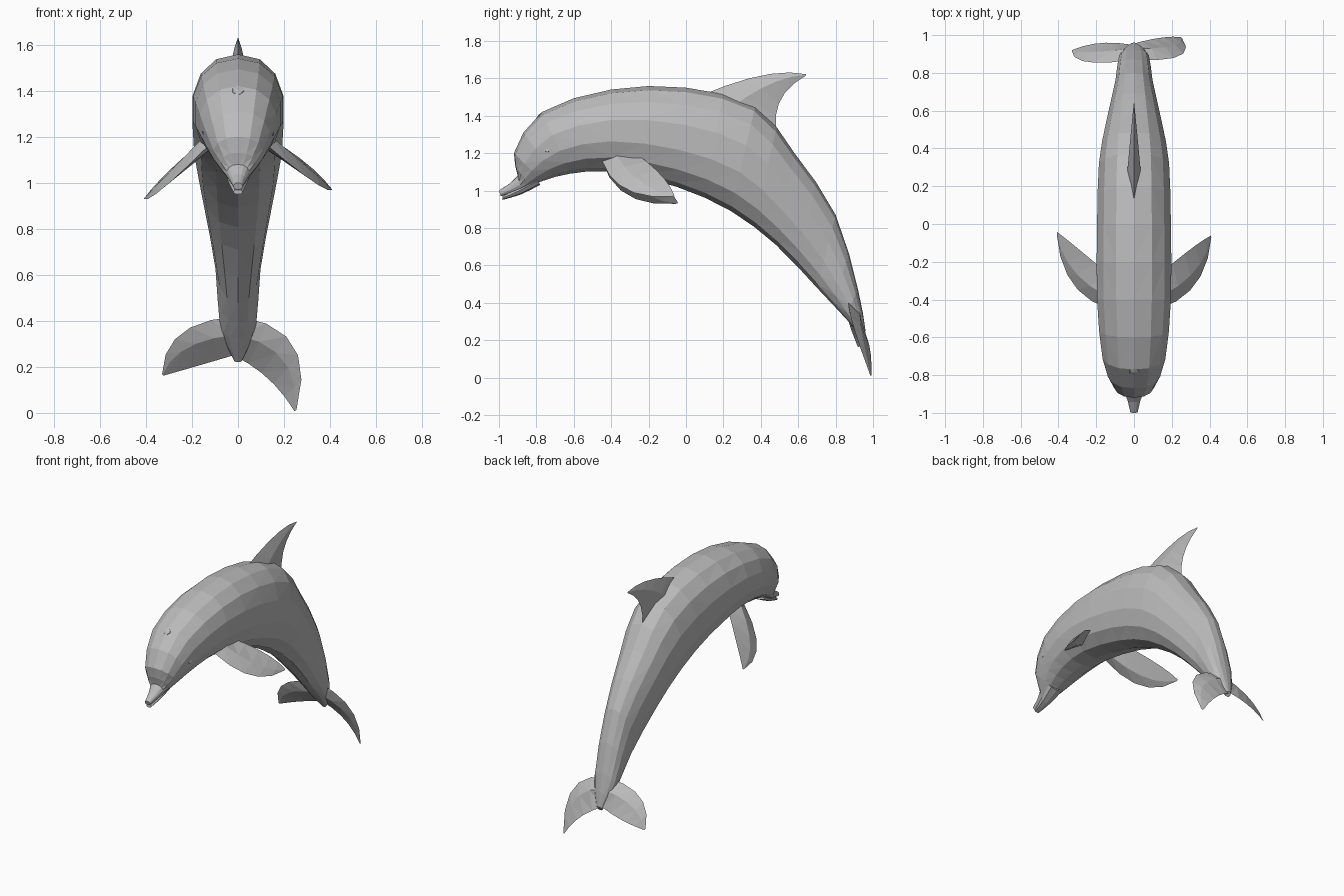
import bpy
import bmesh
from math import sin, cos, pi, copysign
from mathutils import Vector

default_cube = bpy.data.objects.get("Cube")
if default_cube:
    bpy.data.objects.remove(default_cube, do_unlink=True)


def make_material(name, shade):
    material = bpy.data.materials.new(name)
    material.use_nodes = True
    colour = (shade, shade, shade, 1)
    material.diffuse_color = colour
    material.node_tree.nodes["Principled BSDF"].inputs["Base Color"].default_value = colour
    return material


GREY = make_material("dolphin grey", 0.5)


def loft(name, rings):
    """Skin a list of equal-length point rings into a closed, faceted object."""
    bm = bmesh.new()
    loops = [[bm.verts.new(point) for point in ring] for ring in rings]
    count = len(loops[0])
    for lower, upper in zip(loops, loops[1:]):
        for i in range(count):
            j = (i + 1) % count
            bm.faces.new((lower[i], lower[j], upper[j], upper[i]))
    bm.faces.new(loops[0])
    bm.faces.new(loops[-1])
    bmesh.ops.triangulate(bm, faces=bm.faces[:], quad_method='SHORT_EDGE')
    bmesh.ops.recalc_face_normals(bm, faces=bm.faces[:])
    mesh = bpy.data.meshes.new(name)
    bm.to_mesh(mesh)
    bm.free()
    mesh.materials.append(GREY)
    obj = bpy.data.objects.new(name, mesh)
    bpy.context.collection.objects.link(obj)


def refine(rows):
    """Insert a smoothly curved in-between row after every given row."""
    rows = [Vector(row) for row in rows]
    padded = [rows[0] * 2 - rows[1]] + rows + [rows[-1] * 2 - rows[-2]]
    result = [rows[0]]
    for before, start, end, after in zip(padded, padded[1:], padded[2:], padded[3:]):
        result += [(start + end) * 9 / 16 - (before + after) / 16, end]
    return result


def section(row, sides, fullness=0.9):
    """Rounded cross-section between a point on the back and one on the belly."""
    top_y, top_z, low_y, low_z, half_width = row
    top, low = Vector((0, top_y, top_z)), Vector((0, low_y, low_z))
    centre, up = (top + low) / 2, (top - low) / 2
    side = Vector((half_width, 0, 0))

    def rounded(value):
        return copysign(abs(value) ** fullness, value)

    angles = [2 * pi * i / sides for i in range(sides)]
    return [centre + up * rounded(cos(a)) + side * rounded(sin(a)) for a in angles]


def bend(points, t):
    """Point on the curve that leaves the first point and pulls towards the second."""
    start, pull, end = (Vector(point) for point in points)
    return start.lerp(pull, t).lerp(pull.lerp(end, t), t)


def fin(name, normal, thickness, tip, leading, trailing, steps=6):
    """Lens-shaped blade between two curved edges that meet at the tip."""
    normal = Vector(normal).normalized()
    rings = []
    for i in range(steps):
        t = 0.98 * i / (steps - 1)
        lead, trail = bend((*leading, tip), t), bend((*trailing, tip), t)
        middle = lead.lerp(trail, 0.4)
        swell = normal * thickness * (1 - t)
        rings.append([lead, middle + swell, trail, middle - swell])
    loft(name, rings)


def bump(name, location, scale, tilt):
    """Small faceted lump standing slightly proud of the skin."""
    bpy.ops.mesh.primitive_ico_sphere_add(
        subdivisions=1, radius=1, location=location, rotation=(tilt, 0, 0))
    obj = bpy.context.object
    obj.name = name
    obj.scale = scale
    obj.data.materials.append(GREY)


# Body: back point, belly point and half width, from beak to tail stock
body_rows = [
    (-1, 1, -0.99, 0.97, 0.02),
    (-0.9, 1.08, -0.88, 1, 0.05),
    (-0.92, 1.2, -0.77, 1.05, 0.11),
    (-0.77, 1.42, -0.62, 1.09, 0.17),
    (-0.4, 1.54, -0.4, 1.1, 0.2),
    (0, 1.55, -0.05, 1.02, 0.2),
    (0.37, 1.45, 0.24, 0.89, 0.19),
    (0.58, 1.2, 0.48, 0.71, 0.15),
    (0.8, 0.87, 0.7, 0.48, 0.1),
    (0.92, 0.47, 0.85, 0.32, 0.08),
    (0.96, 0.25, 0.94, 0.22, 0.02),
]
loft("body", [section(row, sides=14) for row in refine(body_rows)])

# Lower jaw, parted slightly from the upper beak
jaw_rows = [
    (-0.98, 0.97, -0.98, 0.95, 0.02),
    (-0.9, 1.02, -0.88, 0.98, 0.04),
    (-0.8, 1.08, -0.78, 1.03, 0.06),
]
loft("lower_jaw", [section(row, sides=8) for row in refine(jaw_rows)])

# Dorsal fin, swept back
fin("dorsal_fin", normal=(1, 0, 0), thickness=0.04, tip=(0, 0.65, 1.62),
    leading=((0, 0.06, 1.5), (0, 0.45, 1.67)),
    trailing=((0, 0.48, 1.33), (0, 0.46, 1.52)))

# Flippers: mirrored, the right one hanging slightly lower towards its tip
for name, side, droop in (("left_flipper", 1, 0), ("right_flipper", -1, 0.04)):
    fin(name, normal=(side, 0, 1), thickness=0.03,
        tip=(side * 0.41, -0.06 + droop / 2, 0.97 - droop),
        leading=((side * 0.13, -0.45, 1.16), (side * 0.39, -0.37, 0.94 - droop)),
        trailing=((side * 0.13, -0.27, 1.2), (side * 0.33, -0.1, 1.08 - droop)))

# Tail flukes: twisted, so each side has its own outline from a shared root
root_front, root_notch = (0, 0.87, 0.42), (-0.02, 0.95, 0.25)
fin("left_fluke", normal=(0, 0.9, 0.4), thickness=0.03, tip=(0.25, 0.99, 0),
    leading=(root_front, (0.36, 0.85, 0.37)),
    trailing=(root_notch, (0.15, 1, 0.17)))
fin("right_fluke", normal=(0, 0.9, 0.4), thickness=0.03, tip=(-0.33, 0.92, 0.16),
    leading=(root_front, (-0.33, 0.82, 0.4)),
    trailing=(root_notch, (-0.19, 0.98, 0.2)))

# Eyes on the sides of the head and the blowhole on the forehead
for name, side in (("left_eye", 1), ("right_eye", -1)):
    bump(name, (side * 0.14, -0.72, 1.22), (0.02, 0.05, 0.02), tilt=0.2)
bump("blowhole", (0, -0.78, 1.4), (0.03, 0.03, 0.01), tilt=pi / 4)
